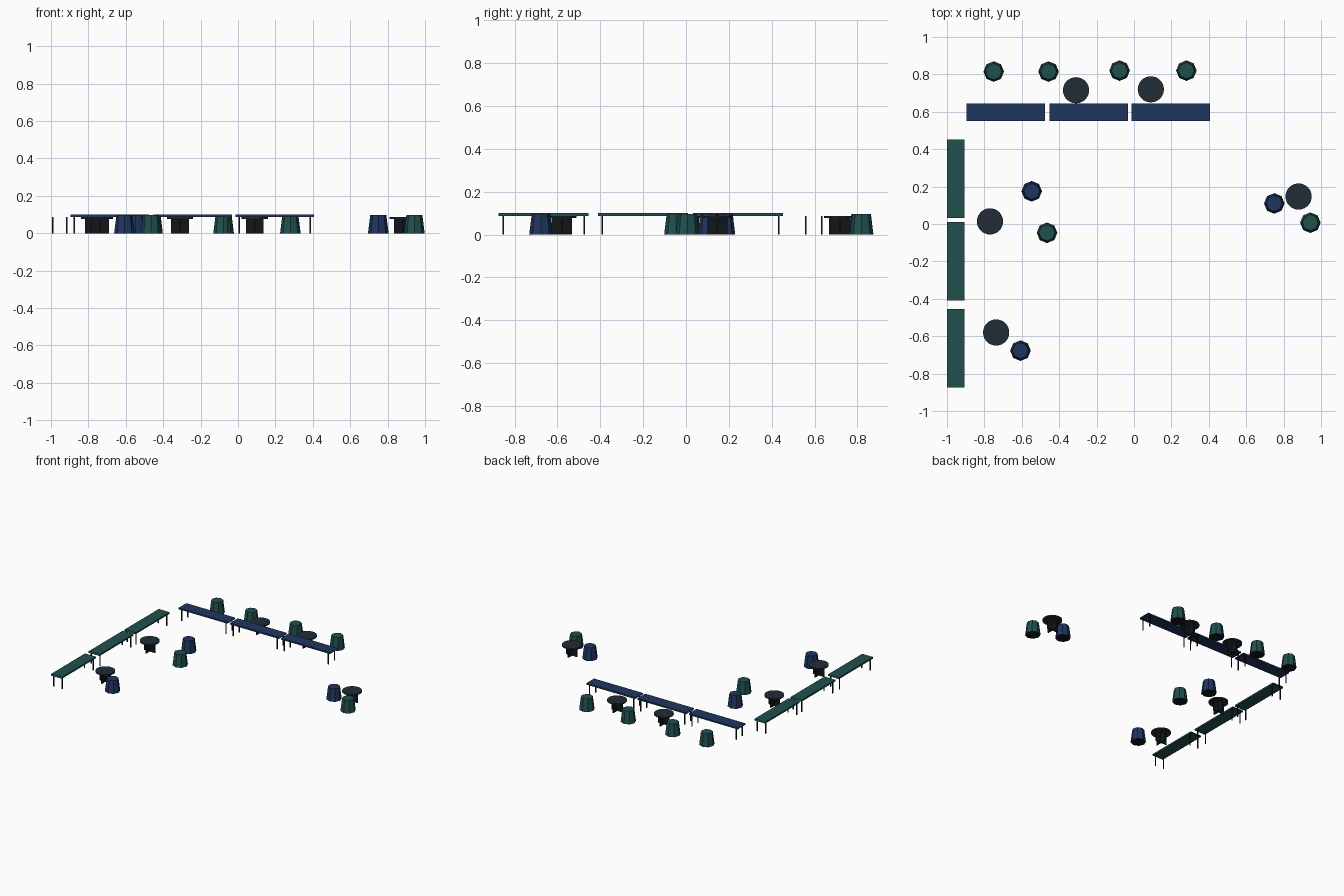
import bpy, bmesh
from math import pi
from mathutils import Matrix, Vector

cube = bpy.data.objects.get("Cube")
if cube:
    bpy.data.objects.remove(cube)


def material(name, rgb):
    m = bpy.data.materials.new(name)
    m.use_nodes = True
    m.diffuse_color = (*rgb, 1)
    m.node_tree.nodes["Principled BSDF"].inputs["Base Color"].default_value = (*rgb, 1)
    return m


GREEN = material("deep green", (0.015, 0.08, 0.076))
NAVY = material("navy blue", (0.014, 0.037, 0.117))
SLATE = material("dark slate", (0.016, 0.026, 0.037))
BLACK = material("black metal", (0.006, 0.008, 0.009))


def box(bm, centre, size, mat=0):
    mtx = Matrix.Translation(centre) @ Matrix.Diagonal((*size, 1))
    verts = bmesh.ops.create_cube(bm, size=1, matrix=mtx)["verts"]
    faces = {f for v in verts for f in v.link_faces}
    for f in faces:
        f.material_index = mat
    return faces


def frustum(bm, r1, r2, z1, z2, sides, turn=0):
    mtx = Matrix.Translation((0, 0, (z1 + z2) / 2)) @ Matrix.Rotation(turn, 4, "Z")
    bmesh.ops.create_cone(bm, cap_ends=True, segments=sides, radius1=r1,
                          radius2=r2, depth=z2 - z1, matrix=mtx)


def finish(bm, name, mats, x, y, turn=0):
    mesh = bpy.data.meshes.new(name)
    bm.to_mesh(mesh)
    bm.free()
    for m in mats:
        mesh.materials.append(m)
    ob = bpy.data.objects.new(name, mesh)
    ob.location = (x, y, 0)
    ob.rotation_euler.z = turn
    bpy.context.collection.objects.link(ob)


# Bench: slim seat sleeve with open ends, on four thin legs
def bench(name, x, y, mat, turn=0):
    bm = bmesh.new()
    length, width = 0.42, 0.094
    seat = box(bm, (0, 0, 0.094), (length, width, 0.012))
    ends = [f for f in seat if abs(f.calc_center_median().x) > 0.2]
    bmesh.ops.delete(bm, geom=ends, context="FACES_ONLY")
    for sx in (-1, 1):
        for sy in (-1, 1):
            box(bm, (sx * 0.19, sy * 0.037, 0.044), (0.007, 0.007, 0.088), 1)
    finish(bm, name, (mat, BLACK), x, y, turn)


# Pouf: tapered eight-sided stool with a dark underside
def pouf(name, x, y, mat):
    bm = bmesh.new()
    frustum(bm, 0.055, 0.043, 0, 0.097, 8)
    for f in bm.faces:
        f.material_index = int(f.normal.z < -0.9)
    finish(bm, name, (mat, BLACK), x, y)


# Side table: round top on a base of crossed panels
def side_table(name, x, y):
    bm = bmesh.new()
    frustum(bm, 0.07, 0.07, 0.077, 0.086, 32)
    for size in ((0.094, 0.008, 0.077), (0.008, 0.094, 0.077)):
        box(bm, (0, 0, 0.0385), size, 1)
    finish(bm, name, (SLATE, BLACK), x, y)


for i, x in enumerate((-0.686, -0.243, 0.197)):
    bench(f"back_bench_{i + 1}", x, 0.597, NAVY)
for i, y in enumerate((0.243, -0.2, -0.664)):
    bench(f"side_bench_{i + 1}", -0.953, y, GREEN, pi / 2)

green_spots = [(-0.75, 0.815), (-0.457, 0.815), (-0.077, 0.82), (0.28, 0.82),
               (-0.465, -0.047), (0.943, 0.007)]
blue_spots = [(-0.547, 0.175), (0.75, 0.11), (-0.607, -0.677)]
for i, (x, y) in enumerate(green_spots):
    pouf(f"green_pouf_{i + 1}", x, y, GREEN)
for i, (x, y) in enumerate(blue_spots):
    pouf(f"blue_pouf_{i + 1}", x, y, NAVY)

table_spots = [(-0.31, 0.715), (0.09, 0.72), (-0.77, 0.014), (-0.737, -0.58), (0.88, 0.147)]
for i, (x, y) in enumerate(table_spots):
    side_table(f"side_table_{i + 1}", x, y)
